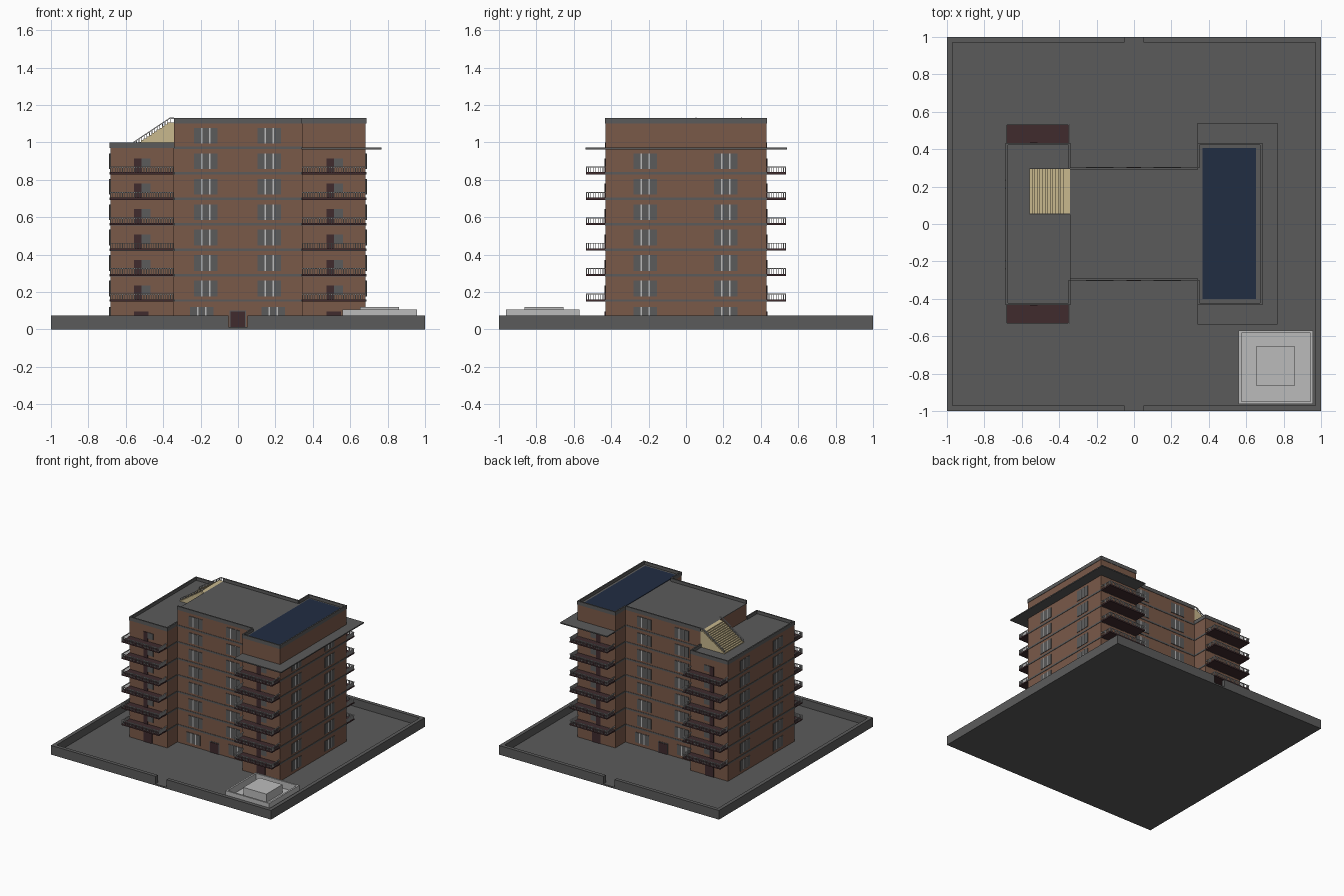
import bpy, bmesh, math
from mathutils import Vector

if "Cube" in bpy.data.objects:
    bpy.data.objects.remove(bpy.data.objects["Cube"])


def mat(name, r, g, b):
    m = bpy.data.materials.new(name)
    m.diffuse_color = (r, g, b, 1)
    m.use_nodes = True
    m.node_tree.nodes["Principled BSDF"].inputs["Base Color"].default_value = m.diffuse_color
    return m


GRAY = mat("concrete gray", 0.105, 0.105, 0.105)
BRICK = mat("brick brown", 0.195, 0.1, 0.066)
MAROON = mat("dark maroon", 0.05, 0.024, 0.027)
NAVY = mat("pool navy", 0.015, 0.026, 0.055)
CREAM = mat("stair cream", 0.58, 0.48, 0.27)
LIGHT = mat("light gray", 0.5, 0.5, 0.5)


class Part:
    """Collects boxes given as x0, x1, y0, y1, z0, z1 into one object."""

    def __init__(self, name, material):
        self.name, self.material, self.bm = name, material, bmesh.new()

    def box(self, x0, x1, y0, y1, z0, z1):
        vs = bmesh.ops.create_cube(self.bm, size=1)["verts"]
        for v in vs:
            v.co = Vector(((x0 + x1) / 2 + v.co.x * (x1 - x0),
                           (y0 + y1) / 2 + v.co.y * (y1 - y0),
                           (z0 + z1) / 2 + v.co.z * (z1 - z0)))

    def prism(self, profile, y0, y1):
        """Extrude an x-z profile along y."""
        f = self.bm.faces.new([self.bm.verts.new((x, y0, z)) for x, z in profile])
        ext = bmesh.ops.extrude_face_region(self.bm, geom=[f])["geom"]
        for v in ext:
            if isinstance(v, bmesh.types.BMVert):
                v.co.y = y1

    def done(self):
        bmesh.ops.recalc_face_normals(self.bm, faces=self.bm.faces)
        me = bpy.data.meshes.new(self.name)
        self.bm.to_mesh(me)
        self.bm.free()
        me.materials.append(self.material)
        ob = bpy.data.objects.new(self.name, me)
        bpy.context.collection.objects.link(ob)
        return ob


FLOORS = [0.835 - 0.136 * i for i in range(6)]   # balcony levels
GROUND = 0.012
WX, WY, CX, CY = 0.683, 0.43, 0.342, 0.30        # wing and centre half sizes
HI, LO, ROOF = 1.13, 1.0, 0.025                  # parapet tops, roof drop

# Plot: ground slab and boundary wall with a gate gap at front and back
p = Part("ground_slab", GRAY)
p.box(-1, 1, -1, 1, 0, GROUND)
p.done()
p = Part("boundary_wall", GRAY)
for s in (-1, 1):
    p.box(*sorted((s * 0.97, s)), -1, 1, 0, 0.075)
    for t in (-1, 1):
        p.box(*sorted((t * 0.05, t * 0.97)), *sorted((s * 0.97, s)), 0, 0.075)
p.done()

# Brick masses
p = Part("brick_walls", BRICK)
p.box(-WX, -CX, -WY, WY, GROUND, LO - 0.03)
p.box(-CX, CX, -CY, CY, GROUND, HI - 0.03)
p.box(CX, WX, -WY, WY, GROUND, HI - 0.03)
p.done()

# Flat roofs with thin parapets
e, t = 0.003, 0.008
p = Part("roofs", GRAY)
p.box(-WX, -CX, -WY, WY, LO - 0.03, LO - ROOF)
p.box(-CX, CX, -CY, CY, HI - 0.03, HI - ROOF)
p.box(CX, WX, -WY, WY, HI - 0.03, HI - ROOF)
p.done()
p = Part("parapets", GRAY)
for s in (-1, 1):
    wing_y = sorted((s * (WY + e), s * (WY - t)))
    p.box(-WX - e, -CX + e, *wing_y, LO - 0.03, LO)
    p.box(CX - e, WX + e, *wing_y, HI - 0.03, HI)
    p.box(-CX, CX, *sorted((s * (CY + e), s * (CY - t))), HI - 0.03, HI)
    inner_y = sorted((s * CY, s * WY))
    p.box(-CX - t, -CX + e, *inner_y, LO - 0.03, LO)
    p.box(CX - e, CX + t, *inner_y, HI - 0.03, HI)
p.box(-WX - e, -WX + t, -WY, WY, LO - 0.03, LO)
p.box(WX - t, WX + e, -WY, WY, HI - 0.03, HI)
p.done()

# Rooftop pool and canopy ledge around the right wing
p = Part("roof_pool", NAVY)
p.box(0.365, 0.652, -0.4, 0.405, HI - ROOF, HI - ROOF + 0.004)
p.done()
p = Part("canopy_ledge", GRAY)
p.box(0.34, 0.767, -0.537, 0.54, 0.963, 0.972)
p.done()

# Floor bands
p = Part("floor_bands", GRAY)
for z in FLOORS:
    a, b = z - 0.007, z + 0.006
    p.box(-WX - e, -CX + e, -WY - e, WY + e, a, b)
    p.box(CX - e, WX + e, -WY - e, WY + e, a, b)
    p.box(-CX, CX, -CY - e, CY + e, a, b)
p.box(-CX, CX, -CY - e, CY + e, 0.964, 0.977)
p.done()

# Windows: gray panes with two light bars each
panes, bars = Part("window_panes", GRAY), Part("window_bars", LIGHT)
W = 0.0625
for z in FLOORS + [0.971, GROUND + 0.002]:
    z0, z1 = z + 0.022, z + 0.106
    shift = 0.02 if z < 0.1 else 0
    for s in (-1, 1):
        for c in (-0.173 - shift, 0.168 + shift):      # front and back
            y = s * CY
            panes.box(c - W, c + W, y - 0.004, y + 0.004, z0, z1)
            for d in (-0.021, 0.021):
                bars.box(c + d - 0.004, c + d + 0.004, y - 0.006, y + 0.006, z0, z1)
        if z < 0.9:
            for c in (-0.217, 0.212):                  # wing end walls
                x = s * WX
                panes.box(x - 0.004, x + 0.004, c - W, c + W, z0, z1)
                for d in (-0.021, 0.021):
                    bars.box(x - 0.006, x + 0.006, c + d - 0.004, c + d + 0.004, z0, z1)

# Doors: entrances plus balcony doors with a small window beside them
doors = Part("doors", MAROON)
frames = Part("entrance_frames", GRAY)
for s in (-1, 1):
    y = s * CY
    doors.box(-0.04, 0.037, y - 0.006, y + 0.006, GROUND, 0.095)
    frames.box(-0.046, 0.043, y - 0.003, y + 0.003, GROUND, 0.101)
    y = s * WY
    for x in (-0.555, 0.474):
        doors.box(x, x + 0.077, y - 0.005, y + 0.005, GROUND, 0.095)
        for z in FLOORS:
            doors.box(x, x + 0.038, y - 0.005, y + 0.005, z, z + 0.08)
            panes.box(x + 0.038, x + 0.088, y - 0.004, y + 0.004, z + 0.03, z + 0.08)
for q in (panes, bars, doors, frames):
    q.done()

# Balconies: slabs and picket railings, front and back of both wings
slabs, rails = Part("balcony_slabs", MAROON), Part("balcony_railings", LIGHT)
OUT, r = 0.535, 0.002
for z in FLOORS:
    top, foot = z + 0.036, z + 0.006
    for s in (-1, 1):
        for x0, x1 in ((-0.685, -0.345), (0.343, 0.683)):
            slabs.box(x0, x1, *sorted((s * (WY - 0.005), s * OUT)), z - 0.006, foot)
            yo = s * (OUT - 0.003)
            rails.box(x0, x1, yo - 0.003, yo + 0.003, top - 0.005, top)
            n = 26
            for i in range(n + 1):
                x = x0 + 0.003 + (x1 - x0 - 0.006) * i / n
                rails.box(x - r, x + r, yo - r, yo + r, foot, top - 0.005)
            for x in (x0 + 0.003, x1 - 0.003):
                rails.box(x - 0.003, x + 0.003, *sorted((s * WY, s * OUT)), top - 0.005, top)
                for i in range(1, 8):
                    y = s * (WY + (OUT - WY) * i / 8)
                    rails.box(x - r, x + r, y - r, y + r, foot, top - 0.005)
slabs.done()
rails.done()

# Roof stairs from the left wing up to the centre roof
X0, X1, Z0, Z1, N = -0.56, -0.365, LO - ROOF, HI - ROOF, 14
p = Part("roof_stairs", CREAM)
profile = [(-CX, Z0), (X0, Z0)]
for i in range(N):
    z = Z0 + (Z1 - Z0) * (i + 1) / N
    profile.append((X0 + (X1 - X0) * i / N, z))
    if i < N - 1:
        profile.append((X0 + (X1 - X0) * (i + 1) / N, z))
profile.append((-CX, Z1))
p.prism(profile, 0.05, 0.3)
p.done()
p = Part("stair_railings", LIGHT)
h = 0.027
for y in (0.05, 0.294):
    p.prism([(X0, Z0 + h - 0.006), (X1, Z1 + h - 0.006), (-CX, Z1 + h - 0.006),
             (-CX, Z1 + h), (X1, Z1 + h), (X0, Z0 + h)], y, y + 0.006)
    for i in range(N + 1):
        x, z = X0 + 0.003 + (X1 - X0) * i / N, Z0 + (Z1 - Z0) * i / N
        p.box(x - r, x + r, y + 0.001, y + 0.005, z, z + h - 0.003)
p.done()

# Corner plinth: low walled platform with a block in the middle
p = Part("corner_plinth", LIGHT)
x0, x1, y0, y1, w = 0.56, 0.957, -0.963, -0.57, 0.014
p.box(x0, x1, y0, y1, GROUND, 0.05)
for a in (x0, x1 - w):
    p.box(a, a + w, y0, y1, 0.05, 0.107)
for b in (y0, y1 - w):
    p.box(x0 + w, x1 - w, b, b + w, 0.05, 0.107)
p.box(0.653, 0.862, -0.863, -0.655, 0.05, 0.12)
p.done()
